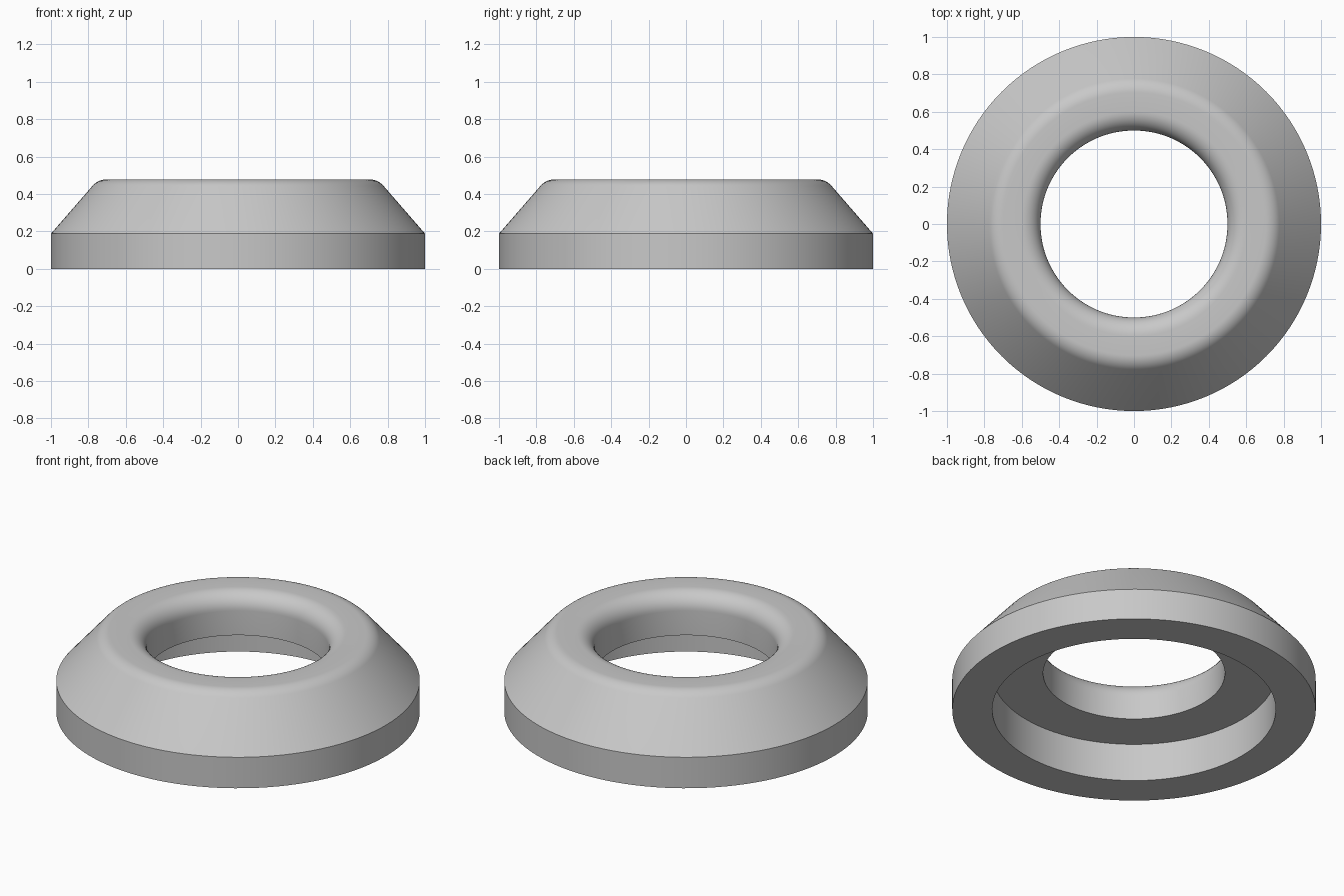
import bpy, bmesh
from math import radians, sin, cos, tan, atan2, pi

STEPS = 128
FILLET = 0.1
TOP = 0.478
HOLE_R, BORE_R, BORE_DEPTH = 0.5, 0.78, 0.23
RIM_Z = 0.188
SLOPE = radians(49)

cube = bpy.data.objects.get("Cube")
if cube:
    bpy.data.objects.remove(cube, do_unlink=True)


def arc(cx, cz, start, end, count=10):
    """Points of a fillet arc in the radius-height plane."""
    angles = [start + (end - start) * i / count for i in range(count + 1)]
    return [(cx + FILLET * cos(a), cz + FILLET * sin(a)) for a in angles]


# Cross-section: stepped underside, straight rim, sloped side, rounded top
crest_r = 1 - (TOP - RIM_Z) / tan(SLOPE)
outer_cx = crest_r - FILLET * tan(SLOPE / 2)
profile = [(HOLE_R, BORE_DEPTH), (BORE_R, BORE_DEPTH), (BORE_R, 0), (1, 0), (1, RIM_Z)]
profile += arc(outer_cx, TOP - FILLET, pi / 2 - SLOPE, pi / 2)
profile += arc(HOLE_R + FILLET, TOP - FILLET, pi / 2, pi)

# Revolve the closed cross-section around z
bm = bmesh.new()
verts = [bm.verts.new((r, 0, z)) for r, z in profile]
edges = [bm.edges.new((v, verts[(i + 1) % len(verts)])) for i, v in enumerate(verts)]
bmesh.ops.spin(bm, geom=verts + edges, cent=(0, 0, 0), axis=(0, 0, 1),
               angle=2 * pi, steps=STEPS)
bmesh.ops.remove_doubles(bm, verts=bm.verts[:], dist=0.0001)
bmesh.ops.recalc_face_normals(bm, faces=bm.faces[:])
mesh = bpy.data.meshes.new("ring_collar")
bm.to_mesh(mesh)
bm.free()

ring = bpy.data.objects.new("ring_collar", mesh)
bpy.context.collection.objects.link(ring)

# Plain grey finish
grey = bpy.data.materials.new("light_grey")
grey.use_nodes = True
colour = (0.58, 0.58, 0.58, 1)
grey.diffuse_color = colour
grey.node_tree.nodes["Principled BSDF"].inputs["Base Color"].default_value = colour
mesh.materials.append(grey)

# Smooth curved walls, sharp corners
bpy.ops.object.select_all(action="DESELECT")
ring.select_set(True)
bpy.context.view_layer.objects.active = ring
bpy.ops.object.shade_smooth_by_angle(angle=radians(30))
